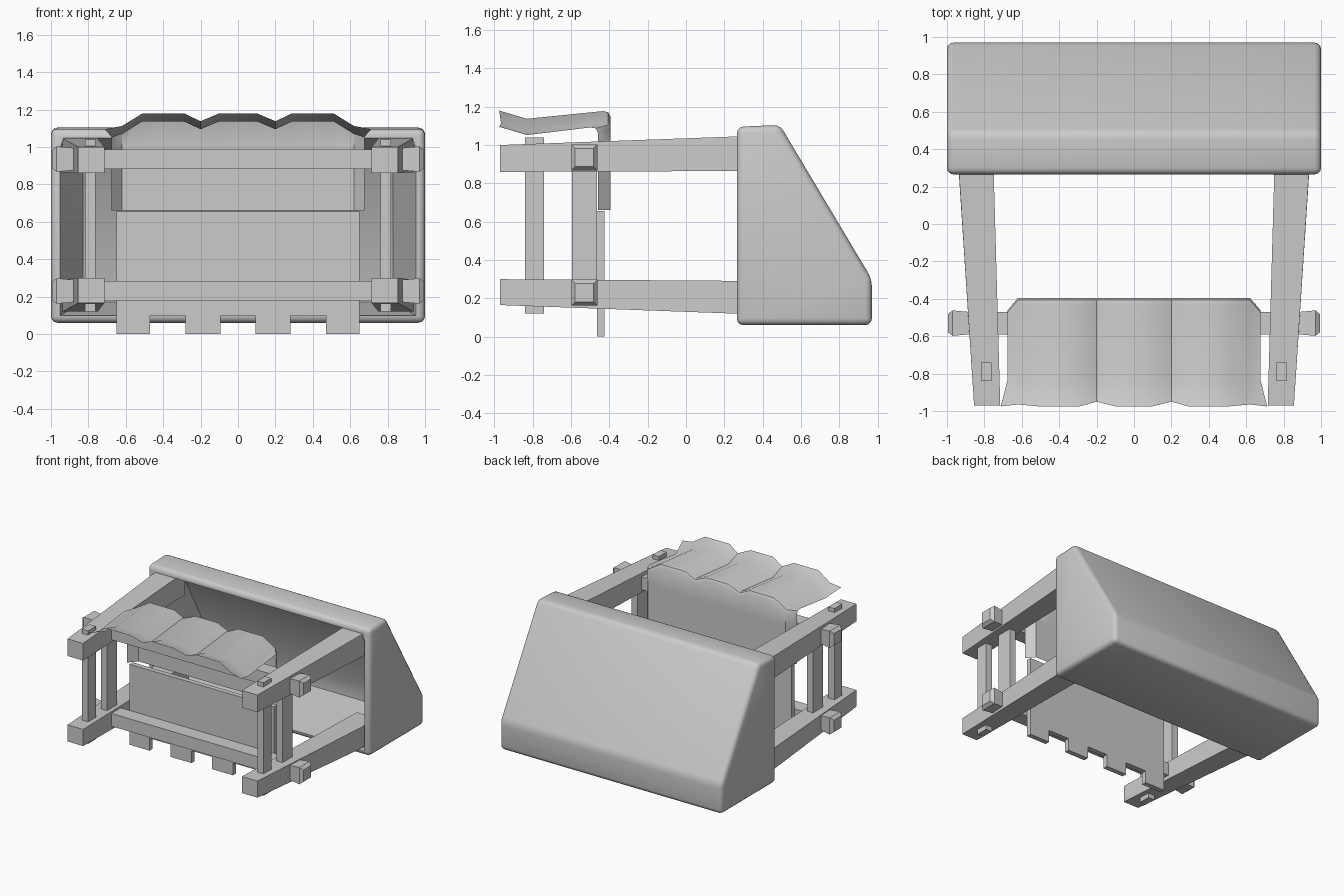
import bpy, bmesh
from mathutils import Vector

cube = bpy.data.objects.get("Cube")
if cube:
    bpy.data.objects.remove(cube)

grey = bpy.data.materials.new("plain_grey")
grey.use_nodes = True
COLOUR = (0.6, 0.6, 0.6, 1)
grey.diffuse_color = COLOUR
grey.node_tree.nodes["Principled BSDF"].inputs["Base Color"].default_value = COLOUR


def finish(name, bm):
    bmesh.ops.recalc_face_normals(bm, faces=bm.faces)
    mesh = bpy.data.meshes.new(name)
    bm.to_mesh(mesh)
    bm.free()
    obj = bpy.data.objects.new(name, mesh)
    bpy.context.collection.objects.link(obj)
    mesh.materials.append(grey)
    return obj


def smooth(obj, angle):
    bpy.ops.object.select_all(action="DESELECT")
    bpy.context.view_layer.objects.active = obj
    obj.select_set(True)
    bpy.ops.object.shade_smooth_by_angle(angle=angle)


def hull(name, points):
    bm = bmesh.new()
    for p in points:
        bm.verts.new(p)
    bmesh.ops.convex_hull(bm, input=bm.verts)
    bmesh.ops.dissolve_limit(bm, angle_limit=0.01, verts=bm.verts, edges=bm.edges)
    return finish(name, bm)


def rect(axis, at, a, b):
    """Four corners of a rectangle lying across the given axis."""
    corners = []
    for u in a:
        for v in b:
            p = [u, v]
            p.insert(axis, at)
            corners.append(Vector(p))
    return corners


def box(name, x, y, z):
    return hull(name, rect(2, z[0], x, y) + rect(2, z[1], x, y))


def extrude_profile(name, profile, axis, low, high):
    bm = bmesh.new()
    verts = []
    for p in profile:
        q = list(p)
        q.insert(axis, low)
        verts.append(bm.verts.new(q))
    face = bm.faces.new(verts)
    out = bmesh.ops.extrude_face_region(bm, geom=[face])
    shift = Vector((0, 0, 0))
    shift[axis] = high - low
    moved = [g for g in out["geom"] if isinstance(g, bmesh.types.BMVert)]
    bmesh.ops.translate(bm, vec=shift, verts=moved)
    return finish(name, bm)


# Wedge-shaped hopper, open at the front with a tapering hollow
hopper = extrude_profile("hopper", [(0.265, 0.06), (0.97, 0.06), (0.97, 0.3),
                                    (0.49, 1.105), (0.265, 1.095)], 0, -1, 1)
bevel = hopper.modifiers.new("rounded_edges", "BEVEL")
bevel.width = 0.035
bevel.segments = 3
bevel.limit_method = "ANGLE"
bevel.angle_limit = 0.3
hollow = hull("hopper_hollow_cutter",
              rect(1, 0.2, (-0.965, 0.965), (0.09, 1.07))
              + rect(1, 0.85, (-0.83, 0.83), (0.17, 0.3))
              + rect(1, 0.47, (-0.83, 0.83), (0.2, 0.98)))
hollow.hide_render = True
hollow.hide_viewport = True
cut = hopper.modifiers.new("hollow", "BOOLEAN")
cut.operation = "DIFFERENCE"
cut.solver = "EXACT"
cut.object = hollow
graph = bpy.context.evaluated_depsgraph_get()
cut_mesh = bpy.data.meshes.new_from_object(hopper.evaluated_get(graph))
hopper.modifiers.clear()
hopper.data = cut_mesh
bpy.data.objects.remove(hollow)
smooth(hopper, 0.6)

# Frame: tapered rails, posts and pegs on both sides
for side, s in (("left", 1), ("right", -1)):
    for level, front, back, end in (("upper", (0.86, 1.0), (0.865, 1.045), 0.4),
                                    ("lower", (0.165, 0.3), (0.12, 0.29), 0.45)):
        hull(f"{side}_{level}_rail",
             rect(1, -0.97, (0.715 * s, 0.855 * s), front)
             + rect(1, 0.27, (0.75 * s, 0.935 * s), back)
             + rect(1, end, (0.755 * s, 0.945 * s), back))
    x = (0.762 * s, 0.818 * s)
    box(f"{side}_front_post", x, (-0.84, -0.74), (0.12, 1.04))
    box(f"{side}_rear_post", x, (-0.595, -0.465), (0.25, 0.9))

# Cross bars with flared, chamfered ends
for level, z in (("lower", 0.23), ("upper", 0.935)):
    box(f"{level}_cross_bar", (-0.88, 0.88), (-0.59, -0.47), (z - 0.052, z + 0.052))
    for side, s in (("left", 1), ("right", -1)):
        rings = []
        for x, r in ((0.84, 0.056), (0.97, 0.068), (0.995, 0.048)):
            rings += rect(0, x * s, (-0.53 - r, -0.53 + r), (z - r, z + r))
        hull(f"{side}_{level}_bar_end", rings)

# Upright panel with four feet cut along its bottom edge
feet = [(-0.65, -0.47), (-0.28, -0.093), (0.093, 0.28), (0.47, 0.65)]
outline = [(-0.65, 0.655)]
for a, b in feet:
    outline += [(a, 0.1), (a, 0), (b, 0), (b, 0.1)]
outline = [p for p in outline if not (abs(p[0]) == 0.65 and p[1] == 0.1)]
outline.append((0.65, 0.655))
extrude_profile("toothed_panel", outline, 1, -0.465, -0.425)

# Scalloped cloth: one sheet that hangs down behind and runs forward as a canopy
half = [(0, 1), (0.1, 1), (0.2, 0.5), (0.29, 1), (0.4, 1), (0.51, 1), (0.62, 0.2), (0.675, 0)]
across = [(-x, w) for x, w in reversed(half[1:])] + half
bm = bmesh.new()
rows = []
for x, w in across:
    edge = abs(x) > 0.65
    hang = -0.46 if edge else -0.395
    top = 1.095 + 0.085 * w
    flare = 1.055 if edge else 1
    column = [(x, hang, 0.66), (x, hang, 0.98), (x, hang, top - 0.03),
              (x, hang - 0.012, top - 0.008), (x, hang - 0.04, top - 0.003),
              (x, -0.83, top - 0.043),
              (x * flare, -0.95 - 0.05 * abs(w - 0.5), top)]
    rows.append([bm.verts.new(p) for p in column])
for a, b in zip(rows, rows[1:]):
    for i in range(len(a) - 1):
        bm.faces.new((a[i], b[i], b[i + 1], a[i + 1]))
cloth = finish("scalloped_cloth", bm)
smooth(cloth, 0.7)
